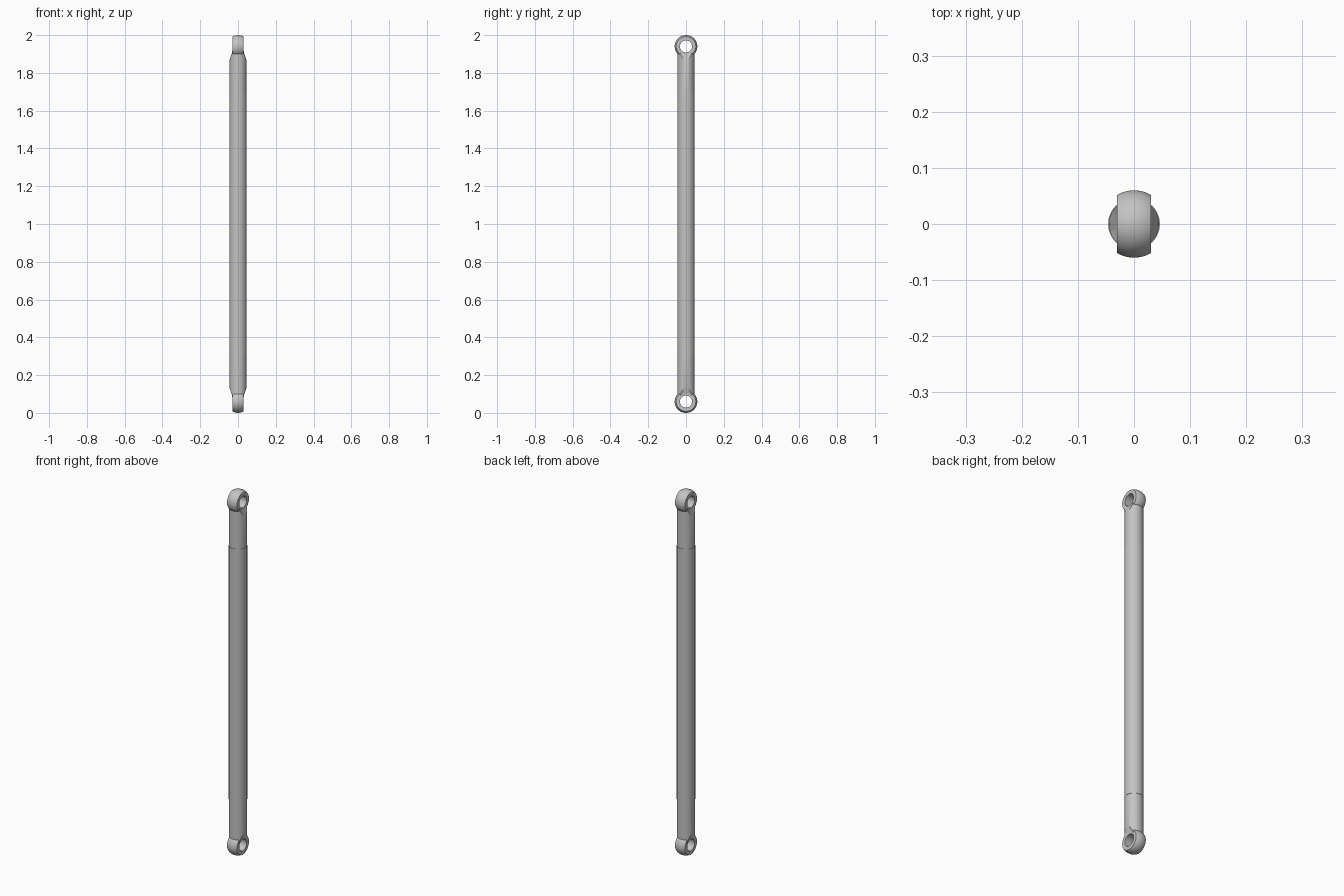
import bpy, bmesh
from math import pi, sin, cos, asin
from mathutils import Vector, Matrix

cube = bpy.data.objects.get("Cube")
if cube:
    bpy.data.objects.remove(cube, do_unlink=True)

EYE_Z, EYE_R, HALF_WIDTH, BORE = 0.06, 0.06, 0.03, 0.032
ROD_R, SLEEVE_R, STEP_Z, HEIGHT = 0.0445, 0.046, 0.305, 2.0

steel = bpy.data.materials.new("grey_steel")
steel.use_nodes = True
steel.diffuse_color = (0.55, 0.55, 0.55, 1)
steel.node_tree.nodes["Principled BSDF"].inputs["Base Color"].default_value = (0.55, 0.55, 0.55, 1)


def lathe(name, profile, axis, location=(0, 0, 0), closed=False, steps=64):
    """Revolve (along, radius) pairs about the x or z axis."""
    bm = bmesh.new()
    place = (lambda a, r: (a, 0, r)) if axis == "x" else (lambda a, r: (r, 0, a))
    verts = [bm.verts.new(place(a, r)) for a, r in profile]
    pairs = list(zip(verts, verts[1:])) + ([(verts[-1], verts[0])] if closed else [])
    edges = [bm.edges.new(p) for p in pairs]
    direction = Vector((1, 0, 0)) if axis == "x" else Vector((0, 0, 1))
    bmesh.ops.spin(bm, geom=verts + edges, cent=(0, 0, 0), axis=direction,
                   angle=2 * pi, steps=steps, use_duplicate=False)
    bmesh.ops.remove_doubles(bm, verts=bm.verts, dist=1e-5)
    bmesh.ops.recalc_face_normals(bm, faces=bm.faces)
    mesh = bpy.data.meshes.new(name)
    bm.to_mesh(mesh)
    bm.free()
    mesh.materials.append(steel)
    obj = bpy.data.objects.new(name, mesh)
    obj.location = location
    bpy.context.collection.objects.link(obj)
    return obj


def activate(obj):
    bpy.ops.object.select_all(action="DESELECT")
    obj.select_set(True)
    bpy.context.view_layer.objects.active = obj


def smooth(obj):
    activate(obj)
    bpy.ops.object.shade_smooth_by_angle(angle=pi / 6)


# Central sleeve
smooth(lathe("sleeve", [(STEP_Z, 0), (STEP_Z, SLEEVE_R),
                        (HEIGHT - STEP_Z, SLEEVE_R), (HEIGHT - STEP_Z, 0)], "z"))

# Rounded eye: a sphere sliced flat on both sides and bored through
limit = asin(HALF_WIDTH / EYE_R)
eye_profile = [(EYE_R * sin(limit * i / 6), EYE_R * cos(limit * i / 6)) for i in range(-6, 7)]
eye_profile += [(HALF_WIDTH, BORE), (-HALF_WIDTH, BORE)]

# Bore with a conical relief on each side, used to shape the rod ends
relief = [(-0.06, 0), (-0.06, 0.106), (-HALF_WIDTH, 0.04), (-HALF_WIDTH, BORE + 0.004),
          (HALF_WIDTH, BORE + 0.004), (HALF_WIDTH, 0.04), (0.06, 0.106), (0.06, 0)]

for label, eye_z, flip in (("lower", EYE_Z, 1), ("upper", HEIGHT - EYE_Z, -1)):
    smooth(lathe(label + "_eye", eye_profile, "x", (0, 0, eye_z), closed=True))

    length = STEP_Z + 0.01 - EYE_Z
    rod = lathe(label + "_rod_end", [(0, 0), (0, ROD_R), (length, ROD_R), (length, 0)],
                "z", (0, 0, eye_z))
    if flip < 0:
        rod.data.transform(Matrix.Rotation(pi, 4, "X"))
    cutter = lathe(label + "_cutter", relief, "x", (0, 0, eye_z))
    cutter.hide_render = True
    cut = rod.modifiers.new("relief", "BOOLEAN")
    cut.operation, cut.solver, cut.object = "DIFFERENCE", "EXACT", cutter
    activate(rod)
    bpy.ops.object.modifier_apply(modifier=cut.name)
    bpy.data.objects.remove(cutter, do_unlink=True)
    smooth(rod)
